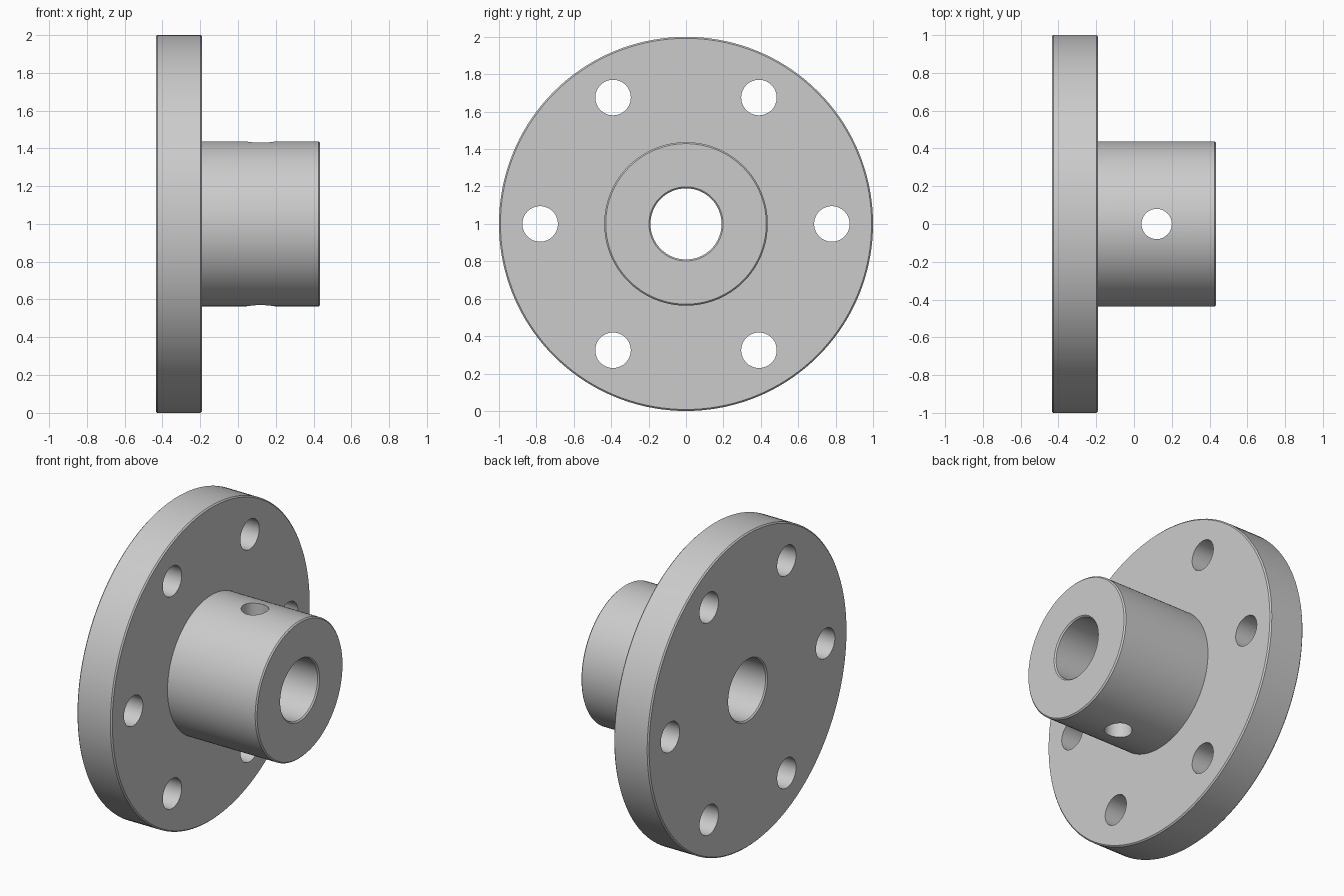
import bpy, bmesh, math
from mathutils import Matrix, Vector

if "Cube" in bpy.data.objects:
    bpy.data.objects.remove(bpy.data.objects["Cube"])

CZ = 1.0                      # height of the axis
X0, X1, X2 = -0.435, -0.19, 0.435
R_FLANGE, R_HUB, R_BORE = 1.0, 0.437, 0.19
C = 0.008                     # edge break

grey = bpy.data.materials.new("light grey metal")
grey.diffuse_color = (0.6, 0.6, 0.6, 1)
grey.use_nodes = True
grey.node_tree.nodes["Principled BSDF"].inputs["Base Color"].default_value = grey.diffuse_color


def lathe(name, profile, steps=144):
    """Revolve a closed (x, radius) profile about the x axis."""
    bm = bmesh.new()
    rings = []
    for i in range(steps):
        a = 2 * math.pi * i / steps
        rings.append([bm.verts.new((x, r * math.cos(a), CZ + r * math.sin(a)))
                      for x, r in profile])
    n = len(profile)
    for i in range(steps):
        p, q = rings[i], rings[(i + 1) % steps]
        for j in range(n):
            k = (j + 1) % n
            bm.faces.new((p[j], p[k], q[k], q[j]))
    bmesh.ops.recalc_face_normals(bm, faces=bm.faces)
    mesh = bpy.data.meshes.new(name)
    bm.to_mesh(mesh)
    bm.free()
    ob = bpy.data.objects.new(name, mesh)
    bpy.context.collection.objects.link(ob)
    mesh.materials.append(grey)
    return ob


# flange and hub turned as one piece, with softened rims
flange = lathe("flanged_hub", [
    (X0, R_BORE + C), (X0, R_FLANGE - C), (X0 + C, R_FLANGE),
    (X1 - C, R_FLANGE), (X1, R_FLANGE - C), (X1, R_HUB),
    (X2 - C, R_HUB), (X2, R_HUB - C), (X2, R_BORE + C),
    (X2 - C, R_BORE), (X0 + C, R_BORE)])

# cutters: six bolt holes along x and one cross hole along z
bm = bmesh.new()


def drill(center, axis, radius, length):
    turn = Vector((0, 0, 1)).rotation_difference(Vector(axis)).to_matrix().to_4x4()
    bmesh.ops.create_cone(bm, cap_ends=True, segments=48, radius1=radius,
                          radius2=radius, depth=length,
                          matrix=Matrix.Translation(center) @ turn)


for i in range(6):
    a = i * math.pi / 3
    drill((-0.31, 0.78 * math.cos(a), CZ + 0.78 * math.sin(a)), (1, 0, 0), 0.095, 0.6)
drill((0.12, 0, CZ), (0, 0, 1), 0.08, 1.2)
mesh = bpy.data.meshes.new("hole_cutters")
bm.to_mesh(mesh)
bm.free()
mesh.materials.append(grey)
cutter = bpy.data.objects.new("hole_cutters", mesh)
bpy.context.collection.objects.link(cutter)
cutter.hide_render = True

# drill the holes
mod = flange.modifiers.new("holes", 'BOOLEAN')
mod.operation = 'DIFFERENCE'
mod.solver = 'EXACT'
mod.object = cutter
bpy.context.view_layer.objects.active = flange
flange.select_set(True)
bpy.ops.object.modifier_apply(modifier="holes")
bpy.data.objects.remove(cutter)

bpy.ops.object.shade_smooth_by_angle(angle=math.radians(30))
